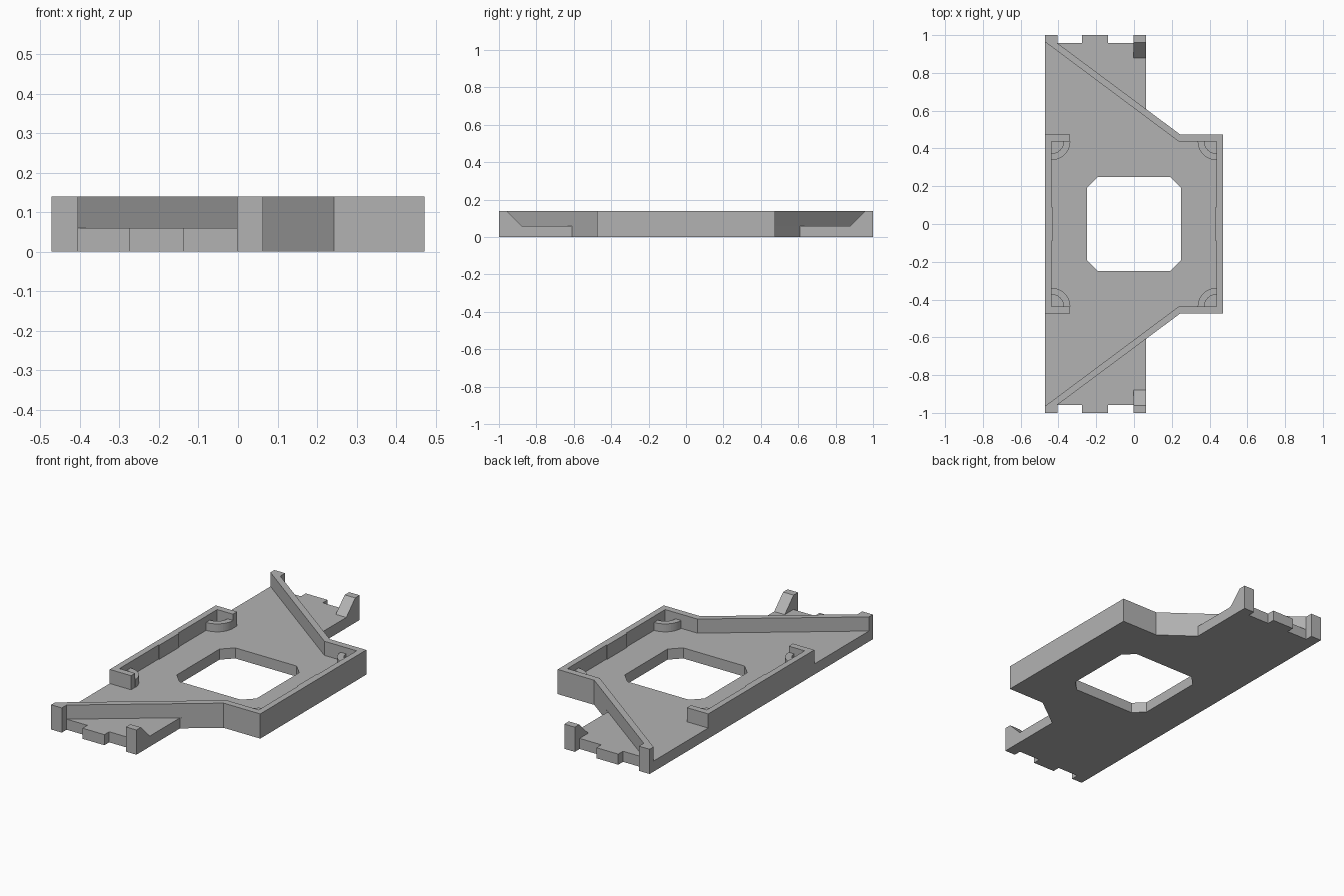
import bpy, bmesh
from math import sin, cos, pi

cube = bpy.data.objects.get("Cube")
if cube:
    bpy.data.objects.remove(cube, do_unlink=True)

grey = bpy.data.materials.new("plain_grey")
grey.use_nodes = True
colour = (0.45, 0.45, 0.45, 1)
grey.diffuse_color = colour
grey.node_tree.nodes["Principled BSDF"].inputs["Base Color"].default_value = colour

FLOOR, TOP = 0.06, 0.14


def mirrored(half):
    """Close an outline given for +y by adding its reflection in y."""
    return half + [(x, -y) for x, y in reversed(half)]


def finish(name, bm):
    bmesh.ops.recalc_face_normals(bm, faces=bm.faces)
    mesh = bpy.data.meshes.new(name)
    bm.to_mesh(mesh)
    bm.free()
    mesh.materials.append(grey)
    obj = bpy.data.objects.new(name, mesh)
    bpy.context.collection.objects.link(obj)
    return obj


def prism(name, loops, z0, z1):
    """Extrude an outline, with any further loops as holes."""
    bm = bmesh.new()
    edges = []
    for loop in loops:
        verts = [bm.verts.new((x, y, z0)) for x, y in loop]
        edges += [bm.edges.new((v, verts[i - 1])) for i, v in enumerate(verts)]
    bmesh.ops.triangle_fill(bm, use_beauty=True, edges=edges)
    bmesh.ops.recalc_face_normals(bm, faces=bm.faces)
    result = bmesh.ops.extrude_face_region(bm, geom=bm.faces[:])
    moved = [g for g in result["geom"] if isinstance(g, bmesh.types.BMVert)]
    bmesh.ops.translate(bm, verts=moved, vec=(0, 0, z1 - z0))
    return finish(name, bm)


# Base plate with notched ends and a chamfered square opening
plate = mirrored([(0.472, 0.475), (0.243, 0.475), (0.063, 0.609), (0.063, 1),
                  (-0.003, 1), (-0.003, 0.957), (-0.138, 0.957), (-0.138, 1),
                  (-0.275, 1), (-0.275, 0.957), (-0.405, 0.957), (-0.405, 1),
                  (-0.472, 1)])
opening = mirrored([(0.25, 0.192), (0.192, 0.25), (-0.192, 0.25), (-0.25, 0.192)])
prism("base_plate", [plate, opening], 0, FLOOR)

# Long rim: side wall, diagonal walls and end posts
rim = mirrored([(0.472, 0.475), (0.243, 0.475), (-0.405, 0.957), (-0.405, 1),
                (-0.472, 1), (-0.472, 0.965), (0.235, 0.438), (0.437, 0.438),
                (0.437, 0.09), (0.432, 0.09)])
prism("diagonal_rim", [rim], FLOOR, TOP)

# Opposite side wall with short returns
side = mirrored([(-0.472, 0.475), (-0.338, 0.475), (-0.338, 0.438),
                 (-0.437, 0.438), (-0.437, 0.09), (-0.432, 0.09)])
prism("side_wall", [side], FLOOR, TOP)

# Quarter-ring supports in the four inner corners
STEPS = 12
for sx, side_name in ((1, "left"), (-1, "right")):
    for sy, end_name in ((1, "back"), (-1, "front")):
        angles = [pi / 2 * i / STEPS for i in range(STEPS + 1)]
        arc = [(0.1, a) for a in angles] + [(0.065, a) for a in reversed(angles)]
        ring = [(sx * (0.437 - r * cos(a)), sy * (0.438 - r * sin(a))) for r, a in arc]
        prism(f"corner_ring_{end_name}_{side_name}", [ring], FLOOR, 0.105)

# Upright end hooks with a sloping inner face
for sy, end_name in ((1, "back"), (-1, "front")):
    bm = bmesh.new()
    profile = [(0.88, FLOOR), (1, FLOOR), (1, TOP), (0.96, TOP)]
    face = bm.faces.new([bm.verts.new((-0.003, sy * y, z)) for y, z in profile])
    result = bmesh.ops.extrude_face_region(bm, geom=[face])
    moved = [g for g in result["geom"] if isinstance(g, bmesh.types.BMVert)]
    bmesh.ops.translate(bm, verts=moved, vec=(0.066, 0, 0))
    finish(f"end_hook_{end_name}", bm)
